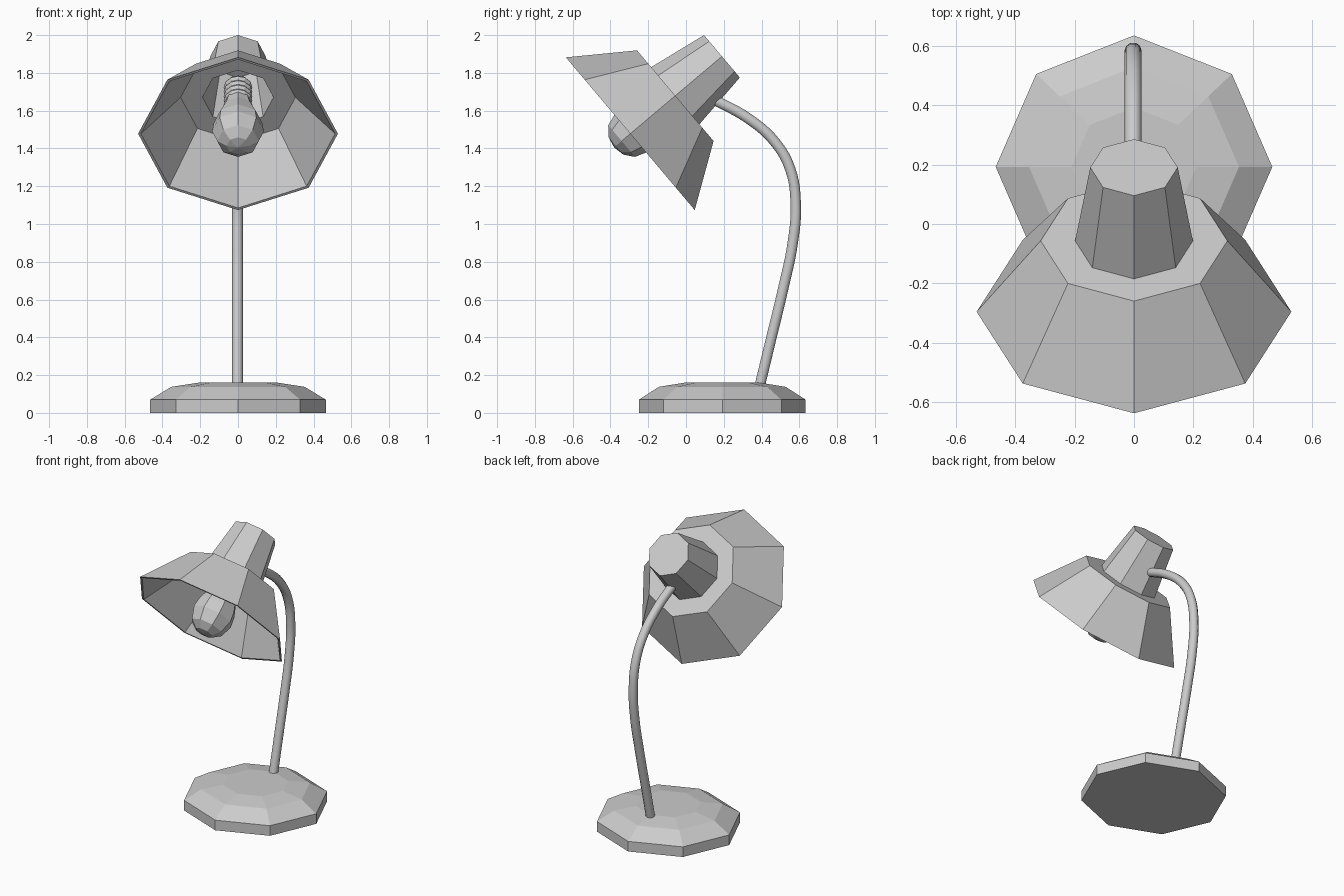
import bpy, bmesh, math
from mathutils import Vector, Matrix

if "Cube" in bpy.data.objects:
    bpy.data.objects.remove(bpy.data.objects["Cube"])


def lathe(name, profile, sides=8, matrix=Matrix(), scale=(1, 1)):
    """Revolve (radius, height) points round local z; radius 0 closes to a point."""
    bm = bmesh.new()
    rings = []
    for r, h in profile:
        if r == 0:
            rings.append([bm.verts.new((0, 0, h))])
        else:
            rings.append([bm.verts.new((r * scale[0] * math.cos(i * math.tau / sides),
                                        r * scale[1] * math.sin(i * math.tau / sides), h))
                          for i in range(sides)])
    for a, b in zip(rings, rings[1:]):
        for i in range(sides):
            j = (i + 1) % sides
            face = [a[i % len(a)], a[j % len(a)], b[j % len(b)], b[i % len(b)]]
            bm.faces.new(list(dict.fromkeys(face)))
    bmesh.ops.recalc_face_normals(bm, faces=bm.faces)
    me = bpy.data.meshes.new(name)
    bm.to_mesh(me)
    bm.free()
    ob = bpy.data.objects.new(name, me)
    ob.matrix_world = matrix
    bpy.context.collection.objects.link(ob)
    return ob


# Stepped octagonal base
lathe("base", [(0, 0), (0.465, 0), (0.465, 0.07), (0.353, 0.138), (0.21, 0.16), (0, 0.16)],
      matrix=Matrix.Translation((0, 0.192, 0)), scale=(1, 0.95))

# Tilted frame of the lamp head: local z runs from the rim back to the cap
axis = Vector((0, 0.764, 0.645)).normalized()
side = Vector((1, 0, 0))
head = Matrix.Translation((0, -0.295, 1.478)) @ Matrix((side, axis.cross(side), axis)).transposed().to_4x4()

# Hollow shade with neck: outer skin, rim, inner skin
lathe("shade", [(0, 0.635), (0.147, 0.635), (0.198, 0.312), (0.314, 0.312), (0.529, 0),
                (0.514, 0), (0.304, 0.298), (0.188, 0.298), (0.135, 0.62), (0, 0.62)],
      matrix=head)

# Faceted bulb
lathe("bulb", [(0, -0.112), (0.06, -0.1), (0.11, -0.06), (0.137, 0.02), (0.128, 0.09),
               (0.085, 0.2), (0.07, 0.26), (0, 0.26)], matrix=head)

# Threaded bulb socket
threads = [(0.076 if i % 2 else 0.066, 0.255 + 0.018 * i) for i in range(9)]
lathe("bulb_socket", [(0, 0.255)] + threads + [(0.04, 0.43), (0, 0.43)], sides=12, matrix=head)

# Bent arm
path = [(0.385, 0.12), (0.45, 0.39), (0.515, 0.66), (0.565, 0.9), (0.581, 1.1),
        (0.552, 1.29), (0.47, 1.435), (0.335, 1.555), (0.13, 1.668)]
curve = bpy.data.curves.new("arm", 'CURVE')
curve.dimensions = '3D'
curve.bevel_depth = 0.029
curve.bevel_resolution = 3
curve.use_fill_caps = True
spline = curve.splines.new('BEZIER')
spline.bezier_points.add(len(path) - 1)
for p, (y, z) in zip(spline.bezier_points, path):
    p.co = (-0.003, y, z)
    p.handle_left_type = p.handle_right_type = 'AUTO'
spline.resolution_u = 6
bpy.context.collection.objects.link(bpy.data.objects.new("arm", curve))
